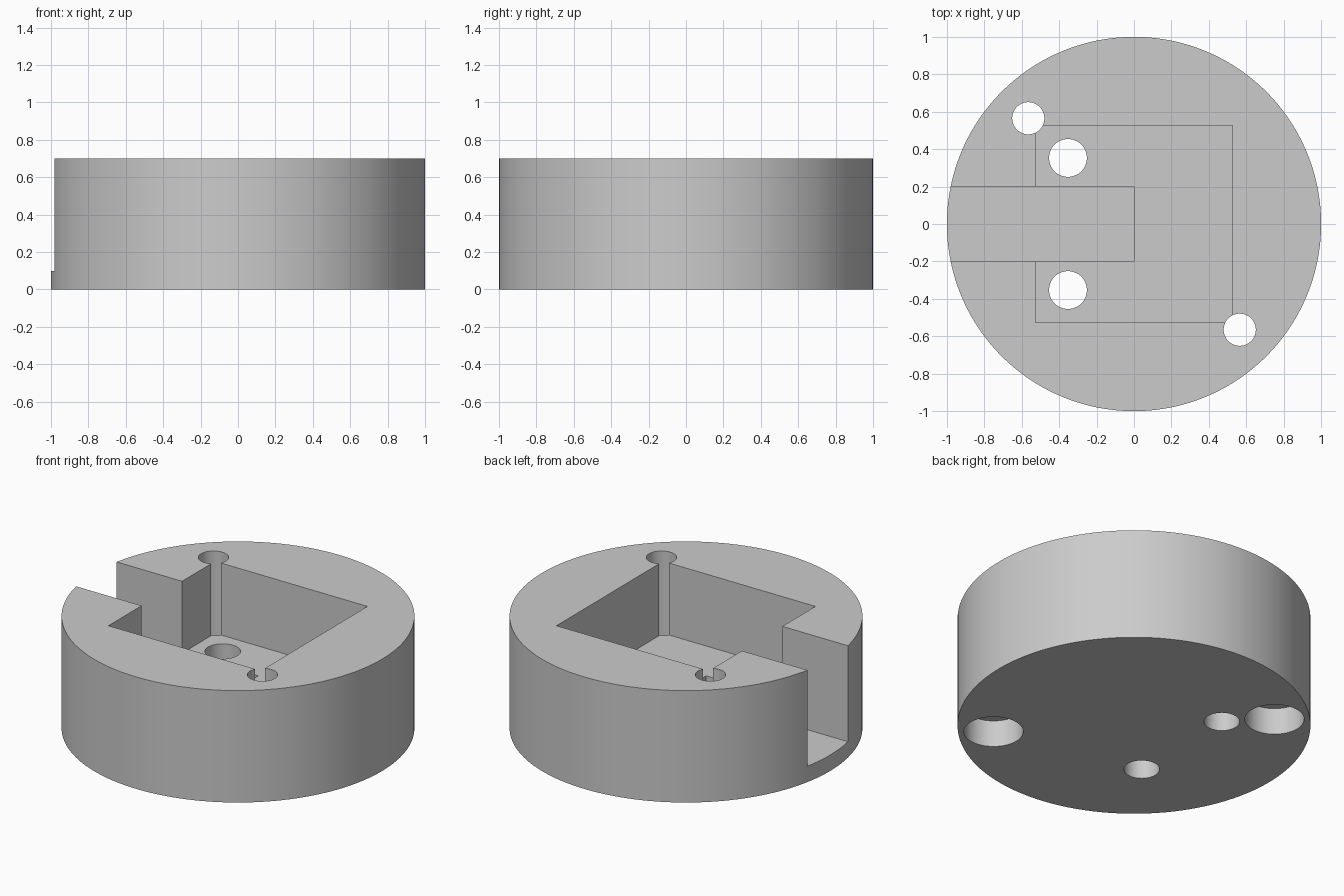
import bpy
import math

cube = bpy.data.objects.get("Cube")
if cube:
    bpy.data.objects.remove(cube, do_unlink=True)

HEIGHT = 0.7

# Single grey material
grey = bpy.data.materials.new("plain grey")
grey.use_nodes = True
colour = (0.6, 0.6, 0.6, 1)
grey.diffuse_color = colour
bsdf = next(n for n in grey.node_tree.nodes if n.type == 'BSDF_PRINCIPLED')
bsdf.inputs["Base Color"].default_value = colour


def cylinder(name, x, y, radius, z0, z1, sides=64):
    bpy.ops.mesh.primitive_cylinder_add(vertices=sides, radius=radius, depth=z1 - z0,
                                        location=(x, y, (z0 + z1) / 2))
    ob = bpy.context.object
    ob.name = name
    ob.data.materials.append(grey)
    return ob


def box(name, x0, x1, half_y, z0, z1):
    bpy.ops.mesh.primitive_cube_add(size=1, location=((x0 + x1) / 2, 0, (z0 + z1) / 2))
    ob = bpy.context.object
    ob.name = name
    ob.scale = (x1 - x0, 2 * half_y, z1 - z0)
    bpy.ops.object.transform_apply(location=False, rotation=False, scale=True)
    ob.data.materials.append(grey)
    return ob


def cut(body, cutter):
    mod = body.modifiers.new("cut", 'BOOLEAN')
    mod.operation = 'DIFFERENCE'
    mod.solver = 'EXACT'
    mod.object = cutter
    bpy.context.view_layer.update()
    bpy.ops.object.select_all(action='DESELECT')
    body.select_set(True)
    bpy.context.view_layer.objects.active = body
    bpy.ops.object.modifier_apply(modifier=mod.name)
    bpy.data.objects.remove(cutter, do_unlink=True)


# Round housing
body = cylinder("round_housing", 0, 0, 1, 0, HEIGHT, 160)

# Square pocket and the deeper slot that leaves through the right side
cut(body, box("pocket_cutter", -0.527, 0.527, 0.527, 0.25, 1))
cut(body, box("slot_cutter", -1.2, 0, 0.2, 0.1, 1))

# Screw holes at two opposite corners, counterbored from below
for side in (-1, 1):
    x, y = 0.565 * side, -0.565 * side
    cut(body, cylinder("screw_hole_cutter", x, y, 0.086, -0.1, 1))
    cut(body, cylinder("counterbore_cutter", x, y, 0.168, -0.1, 0.167))

# Two holes through the pocket floor beside the slot
for side in (-1, 1):
    cut(body, cylinder("floor_hole_cutter", -0.353, 0.353 * side, 0.101, -0.1, 0.5))

bpy.ops.object.select_all(action='DESELECT')
body.select_set(True)
bpy.context.view_layer.objects.active = body
bpy.ops.object.shade_smooth_by_angle(angle=math.radians(30))
